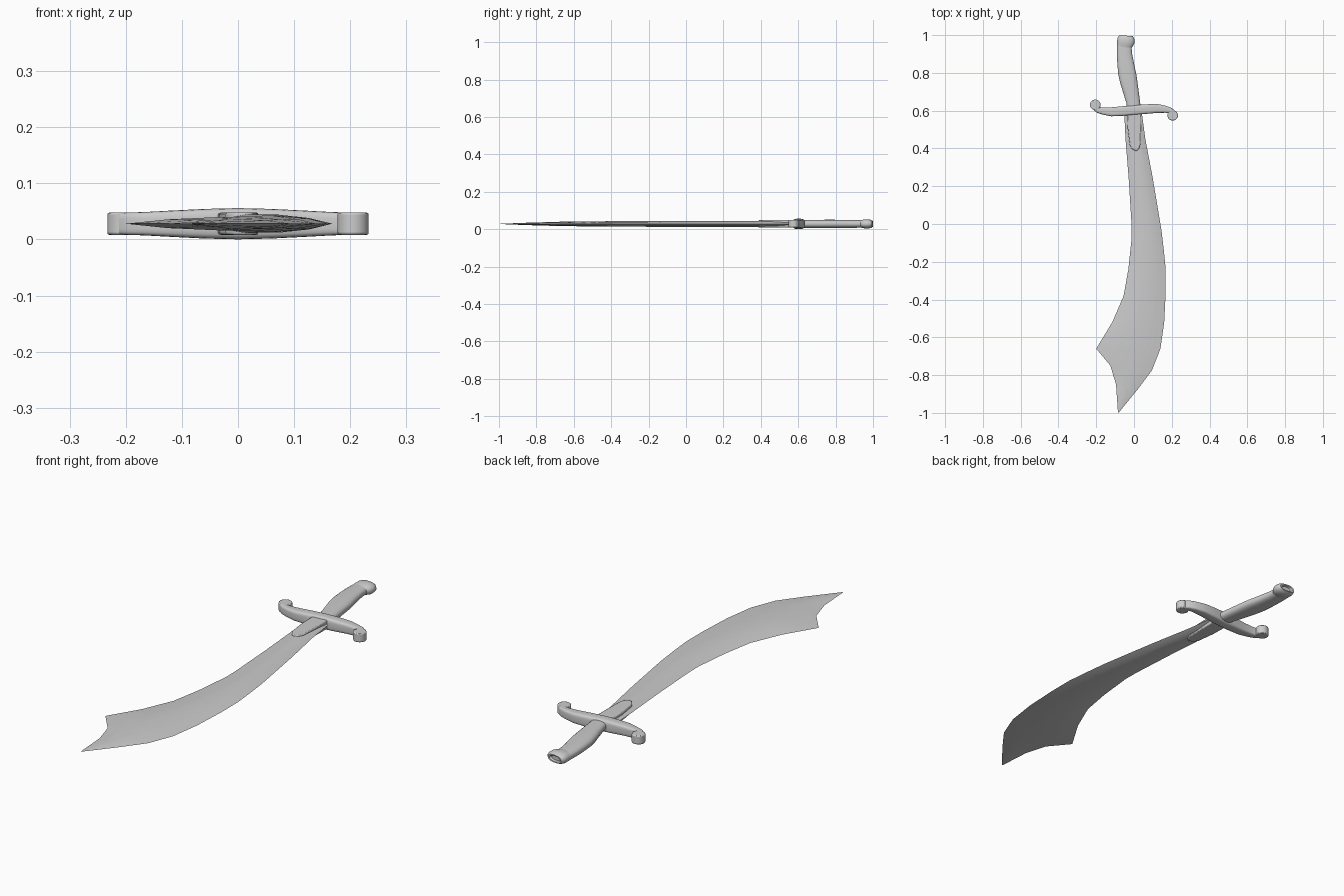
import bpy, bmesh, math
from mathutils import Vector

if "Cube" in bpy.data.objects:
    bpy.data.objects.remove(bpy.data.objects["Cube"])

ZC = 0.028  # mid-plane height of the sword


def finish(name, bm, angle=35, bevel=0):
    bmesh.ops.recalc_face_normals(bm, faces=bm.faces)
    me = bpy.data.meshes.new(name)
    bm.to_mesh(me)
    bm.free()
    ob = bpy.data.objects.new(name, me)
    bpy.context.collection.objects.link(ob)
    bpy.ops.object.select_all(action='DESELECT')
    ob.select_set(True)
    bpy.context.view_layer.objects.active = ob
    bpy.ops.object.shade_smooth_by_angle(angle=math.radians(angle))
    if bevel:
        m = ob.modifiers.new("soft_edge", 'BEVEL')
        m.width, m.segments, m.limit_method = bevel, 2, 'ANGLE'
    return ob


def skin(bm, rings):
    """Bridge consecutive closed rings and cap both ends."""
    n = len(rings[0])
    vs = [[bm.verts.new(p) for p in r] for r in rings]
    for a, b in zip(vs, vs[1:]):
        for i in range(n):
            bm.faces.new((a[i], a[(i + 1) % n], b[(i + 1) % n], b[i]))
    bm.faces.new(vs[0])
    bm.faces.new(vs[-1])


def loft(name, stations, across, power, n=20):
    """Stations are (x, y, half width, half height); superellipse sections."""
    u = Vector(across).normalized()
    rings = []
    for x, y, w, h in stations:
        ring = []
        for i in range(n):
            t = math.tau * (i + 0.5) / n
            c, s = math.cos(t), math.sin(t)
            a = math.copysign(abs(c) ** power, c) * w
            b = math.copysign(abs(s) ** power, s) * h
            ring.append(Vector((x, y, ZC + b)) + u * a)
        rings.append(ring)
    bm = bmesh.new()
    skin(bm, rings)
    return finish(name, bm, 40)


def prism(name, outline, half, bevel):
    bm = bmesh.new()
    skin(bm, [[(x, y, ZC + s * half) for x, y in outline] for s in (-1, 1)])
    return finish(name, bm, 40, bevel)


# Blade: lens section between concave edge (left) and convex edge (right)
rows = [  # left x, y, right x, y, half thickness
    (-0.052, 0.60, 0.04, 0.60, .017), (-0.045, 0.45, 0.06, 0.45, .017),
    (-0.028, 0.24, 0.10, 0.24, .016), (-0.013, 0.0, 0.145, -0.03, .016),
    (-0.012, -0.07, 0.158, -0.14, .016), (-0.03, -0.24, 0.168, -0.24, .015),
    (-0.055, -0.38, 0.168, -0.36, .015), (-0.115, -0.52, 0.16, -0.52, .013),
    (-0.20, -0.66, 0.14, -0.66, .012), (-0.125, -0.75, 0.095, -0.775, .009),
    (-0.095, -0.85, 0.02, -0.875, .006), (-0.085, -0.998, -0.082, -1.0, .0005)]
section = [(0, 0), (.22, .65), (.5, 1), (.8, .65), (1, 0), (.8, -.65), (.5, -1), (.22, -.65)]
bm = bmesh.new()
skin(bm, [[(lx + (rx - lx) * f, ly + (ry - ly) * f, ZC + h * k) for f, k in section]
          for lx, ly, rx, ry, h in rows])
finish("blade", bm, 30)

# Pointed reinforcing plate running from the guard onto the blade
prism("blade_collar", [(-.036, .60), (-.033, .50), (-.022, .415), (-.008, .395), (.012, .386),
                       (.026, .396), (.034, .42), (.036, .50), (.037, .60)], .02, .004)

# Guard: S-shaped bar, the second half is the first turned by 180 degrees
half = [(-.212, .614, .012, .019), (-.195, .605, .016, .02), (-.165, .598, .019, .021),
        (-.12, .594, .024, .0235), (-.06, .598, .0255, .0265)]
GY = 0.603
turned = [(-x, 2 * GY - y, w, h) for x, y, w, h in reversed(half)]
loft("guard_bar", half + [(0, GY, .0255, .028)] + turned, (0, 1, 0), .45)

# Rolled guard ends
for side, name in ((-1, "guard_scroll_left"), (1, "guard_scroll_right")):
    cx, cy = side * .205, GY - side * .028
    prism(name, [(cx + .028 * math.cos(math.tau * i / 20), cy + .028 * math.sin(math.tau * i / 20))
                 for i in range(20)], .02, .004)

# Grip
loft("grip", [(0, .59, .037, .021), (-.003, .635, .037, .021), (-.017, .70, .043, .022),
              (-.027, .745, .047, .0225), (-.035, .79, .049, .0225), (-.044, .85, .045, .022),
              (-.05, .90, .041, .021), (-.052, .955, .038, .02)], (1, -.06, 0), .8)

# Pommel: flared cap with a dished end
loft("pommel", [(-.05, .935, .037, .02), (-.047, .947, .043, .0225), (-.044, .96, .046, .0245),
                (-.043, .975, .046, .0245), (-.042, .988, .043, .022), (-.042, .997, .036, .017),
                (-.042, .996, .028, .012), (-.043, .988, .022, .009)], (1, -.08, 0), .85)
